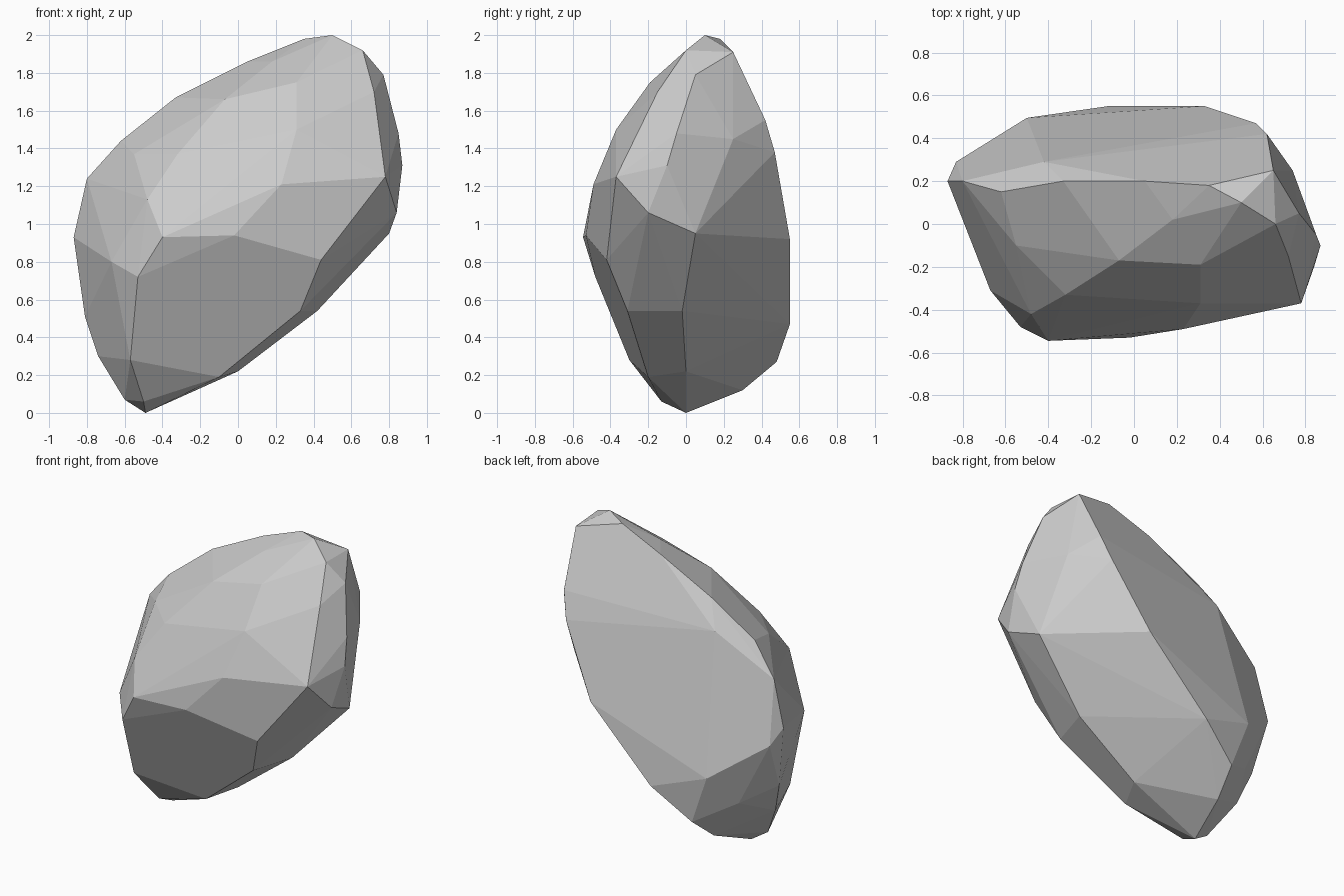
import bpy, bmesh, math

# Corner points of the boulder, grouped by region
foot = [(-.49, 0, 0), (-.6, -.02, .07), (-.5, -.13, .06), (-.42, .3, .12), (0, 0, .22), (-.1, -.2, .19)]
back = [(-.38, .48, .27), (-.12, .55, .47), (.33, .55, .92), (.57, .47, 1.38), (.62, .42, 1.55),
        (-.5, .495, .6), (-.42, .29, 1.5)]
left = [(-.74, .1, .3), (-.62, .32, .4), (-.81, .16, .51), (-.87, .2, .93), (-.83, .29, .83),
        (-.8, .2, 1.24), (-.67, -.31, .8), (-.55, -.1, 1.37)]
crest = [(-.62, .15, 1.44), (-.33, .2, 1.67), (.05, .2, 1.86), (.35, .18, 1.98), (.5, .1, 2),
         (.65, .25, 1.91), (.66, 0, 1.92), (.18, .02, 1.86)]
right = [(.77, .05, 1.79), (.72, -.15, 1.7), (.78, -.37, 1.25), (.87, -.1, 1.31), (.85, -.05, 1.48),
         (.74, .25, 1.45), (.84, -.2, 1.06), (.8, .05, .95), (.42, -.02, .54)]
front = [(-.57, -.3, .28), (-.53, -.48, .72), (-.4, -.545, .93), (-.02, -.53, .94), (.44, -.42, .81),
         (.33, -.31, .54), (.23, -.49, 1.21), (-.48, -.42, 1.13), (-.32, -.33, 1.37),
         (.31, -.37, 1.5), (.31, -.19, 1.75), (-.07, -.17, 1.66)]

# Wrap the points in a convex skin and merge nearly flat triangles into facets
bm = bmesh.new()
for p in foot + back + left + crest + right + front:
    bm.verts.new(p)
bmesh.ops.convex_hull(bm, input=bm.verts[:])
loose = [v for v in bm.verts if not v.link_faces]
bmesh.ops.delete(bm, geom=loose, context='VERTS')
bmesh.ops.dissolve_limit(bm, angle_limit=math.radians(3), verts=bm.verts[:], edges=bm.edges[:])
bmesh.ops.recalc_face_normals(bm, faces=bm.faces[:])

mesh = bpy.data.meshes.new("boulder")
bm.to_mesh(mesh)
bm.free()
bpy.context.collection.objects.link(bpy.data.objects.new("boulder", mesh))
